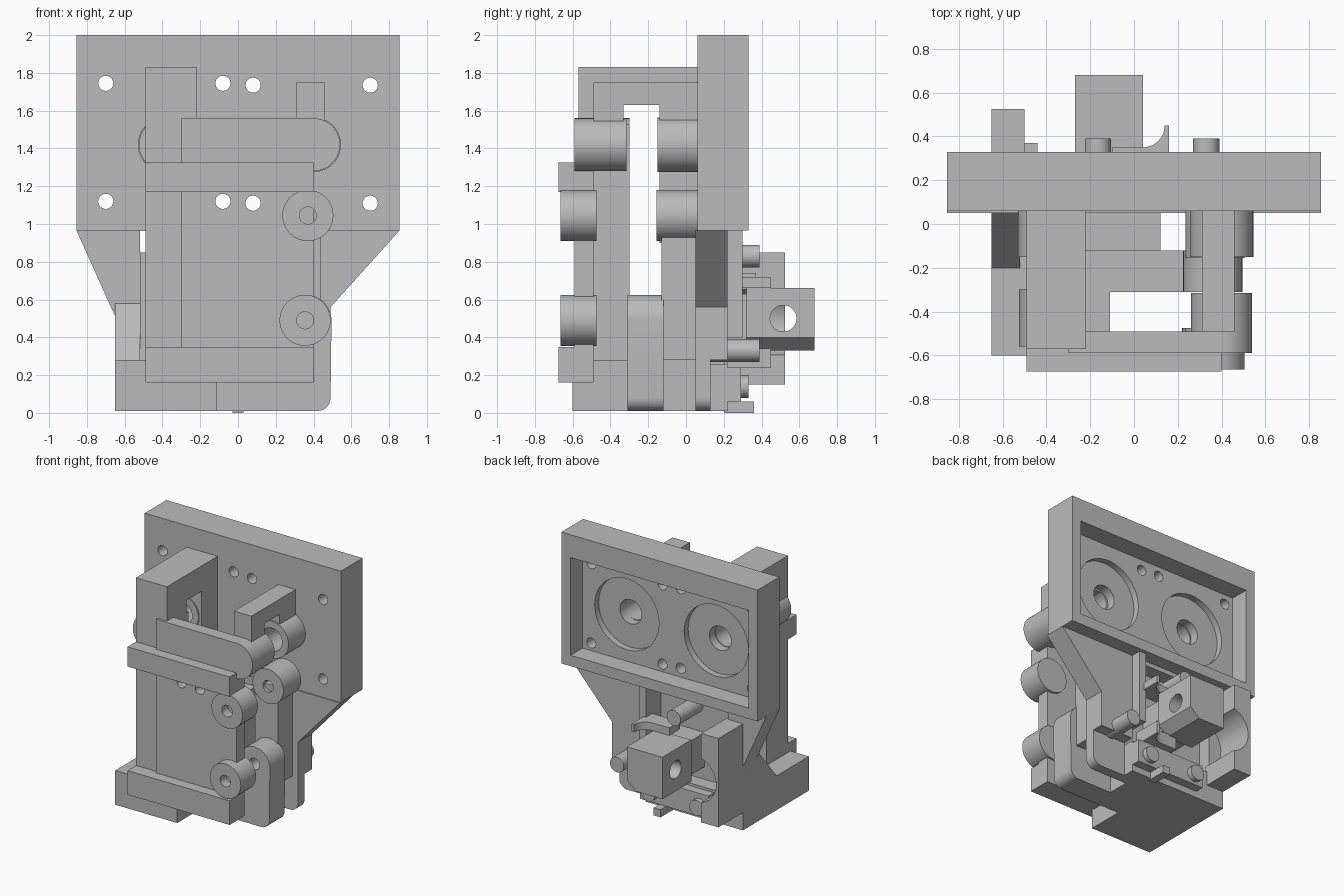
import bpy, bmesh, math
from mathutils import Matrix

if "Cube" in bpy.data.objects:
    bpy.data.objects.remove(bpy.data.objects["Cube"], do_unlink=True)

grey = bpy.data.materials.new("plain grey")
grey.use_nodes = True
COLOR = (0.5, 0.5, 0.5, 1)
grey.diffuse_color = COLOR
grey.node_tree.nodes["Principled BSDF"].inputs["Base Color"].default_value = COLOR


def finish(name, bm):
    bmesh.ops.recalc_face_normals(bm, faces=bm.faces)
    me = bpy.data.meshes.new(name)
    bm.to_mesh(me)
    bm.free()
    me.materials.append(grey)
    ob = bpy.data.objects.new(name, me)
    bpy.context.collection.objects.link(ob)
    return ob


def prism(name, pts, lo, hi, axis="y"):
    """Extrude a profile: (x, z) along y, (y, z) along x, or (x, y) along z."""
    place = {"y": lambda a, b, t: (a, t, b), "x": lambda a, b, t: (t, a, b),
             "z": lambda a, b, t: (a, b, t)}[axis]
    bm = bmesh.new()
    near = [bm.verts.new(place(a, b, lo)) for a, b in pts]
    far = [bm.verts.new(place(a, b, hi)) for a, b in pts]
    bm.faces.new(near)
    bm.faces.new(far[::-1])
    n = len(pts)
    for i in range(n):
        bm.faces.new((near[i], far[i], far[(i + 1) % n], near[(i + 1) % n]))
    return finish(name, bm)


def box(name, x0, x1, y0, y1, z0, z1):
    return prism(name, [(x0, z0), (x1, z0), (x1, z1), (x0, z1)], y0, y1)


def arc(cx, cz, r, a0, a1, n=12):
    return [(cx + r * math.cos(math.radians(a0 + (a1 - a0) * i / n)),
             cz + r * math.sin(math.radians(a0 + (a1 - a0) * i / n))) for i in range(n + 1)]


def rod(name, c, r, lo, hi, axis="y"):
    return prism(name, arc(*c, r, 0, 360, 48)[:-1], lo, hi, axis)


def cut(ob, *cutters):
    for c in cutters:
        c.hide_render = True
        m = ob.modifiers.new("cut", "BOOLEAN")
        m.operation, m.solver, m.object = "DIFFERENCE", "EXACT", c
    deps = bpy.context.evaluated_depsgraph_get()
    deps.update()
    me = bpy.data.meshes.new_from_object(ob.evaluated_get(deps))
    ob.modifiers.clear()
    ob.data = me
    for c in cutters:
        bpy.data.objects.remove(c, do_unlink=True)
    return ob


BORE_X = (-0.39, 0.39)
BORE_Z = 1.42


def screw_holes():
    return [rod("hole", (x, z - (0.01 if x > 0 else 0)), 0.04, -1, 1)
            for x in (-0.7, -0.08, 0.08, 0.7) for z in (1.745, 1.12)]


def bores(r, lo, hi):
    return [rod("bore", (x, BORE_Z), r, lo, hi) for x in BORE_X]


# Upper back plate with rear recess, counterbores and screw holes
plate = box("back_plate", -0.855, 0.855, 0.06, 0.33, 0.965, 2)
cut(plate, box("recess", -0.775, 0.775, 0.18, 0.5, 1.05, 1.82),
    *bores(0.28, 0.13, 0.4), *bores(0.095, -0.1, 0.4), *screw_holes())

# Tapered lower plate with a pocket and a through slot
lower = prism("lower_plate", [(-0.855, 0.965), (-0.65, 0.51), (-0.65, 0.01)]
              + arc(0.42, 0.08, 0.07, -90, 0) + [(0.49, 0.56), (0.855, 0.965)], 0.05, 0.22)
cut(lower, box("pocket", -0.52, 0.2, 0.11, 0.3, 0.26, 0.93),
    box("slot", -0.52, -0.4, 0, 0.3, 0.85, 0.962),
    box("corner_step", 0.2, 0.6, 0.13, 0.3, -0.1, 0.28))

# Base block, side gusset and foot
box("base_block", -0.65, -0.11, -0.6, 0.06, 0.01, 0.28)
box("base_bridge", -0.11, 0.12, -0.13, 0.06, 0.01, 0.28)
prism("side_gusset", [(-0.2, 0.28), (0.06, 0.28), (0.06, 0.59)], -0.65, -0.52, "x")
foot = prism("foot", [(-0.11, 0.01)] + arc(0.42, 0.08, 0.07, -90, 0)
             + arc(0.36, 0.49, 0.135, 0, 180, 24) + [(0.225, 0.28), (-0.11, 0.28)], -0.31, -0.12)
cut(foot, rod("foot_hole", (0.36, 0.49), 0.045, -0.5, 0))

# Left arch: front and rear columns joined by a bridge
arch = prism("left_arch", [(-0.57, 0.16), (-0.3, 0.16), (-0.3, 1.53), (-0.33, 1.53), (-0.33, 1.63),
                           (-0.14, 1.63), (-0.14, 0.9), (-0.13, 0.9), (-0.13, 0.16), (0.06, 0.16),
                           (0.06, 1.83), (-0.57, 1.83)], -0.49, -0.22, "x")
cut(arch, rod("arch_bore", (BORE_X[0], BORE_Z), 0.09, -0.2, 0.1))
prism("right_arch", [(-0.49, 1.53), (-0.33, 1.53), (-0.33, 1.63), (-0.14, 1.63), (-0.14, 1.5),
                     (0.06, 1.5), (0.06, 1.75), (-0.49, 1.75)], 0.31, 0.46, "x")
box("left_rib", -0.52, -0.49, -0.12, -0.06, 0.28, 0.85)

# Rear body and right strut
box("rear_body", -0.22, 0.12, -0.12, 0.06, 0.28, 0.9)
box("right_strut", 0.24, 0.44, -0.13, 0.06, 0.28, 1.05)

# Front cover with rounded arm and two clamp bars
cover = prism("front_cover", [(-0.3, 0.16), (0.4, 0.16), (0.4, 1.28)]
              + arc(0.4, BORE_Z, 0.14, -90, 90, 24) + [(-0.3, 1.56)], -0.59, -0.49)
cut(cover, *screw_holes())
for name, z0, z1 in (("upper_clamp_bar", 1.17, 1.325), ("lower_clamp_bar", 0.16, 0.35)):
    box(name, -0.49, 0.4, -0.675, -0.5, z0, z1)

# Bosses and rollers
rod("front_arm_boss", (0.4, BORE_Z), 0.14, -0.59, -0.315)
rod("front_left_boss", (-0.385, BORE_Z), 0.14, -0.56, -0.3)
for name, x in (("left", -0.385), ("right", 0.4)):
    cut(rod(name + "_rear_boss", (x, BORE_Z), 0.145, -0.15, 0.06),
        rod("boss_hole", (x, BORE_Z), 0.09, -0.3, 0.2))
for name, c, y0, y1 in (("upper_roller", (0.37, 1.045), -0.665, -0.475),
                        ("lower_roller", (0.355, 0.49), -0.665, -0.475),
                        ("rear_roller", (0.37, 1.045), -0.155, 0.06)):
    cut(rod(name, c, 0.135, y0, y1), rod("roller_hole", c, 0.045, y0 - 0.1, y1 - 0.03))

# Rear cube with cross hole and bevelled underside
cube = prism("rear_cube", [(-0.27, 0.33), (-0.04, 0.33), (0.04, 0.4), (0.04, 0.66),
                           (-0.27, 0.66)], 0.32, 0.68)
cut(cube, rod("cross_hole", (0.515, 0.5), 0.07, -1, 1, "x"))
box("cube_mount", -0.24, 0.01, 0.1, 0.33, 0.36, 0.63)

# Rear side block with a round bite
side = box("rear_side_block", -0.65, -0.5, 0.2, 0.525, 0.15, 0.85)
cut(side, rod("round_bite", (-0.45, 0.48), 0.18, 0, 1))
box("side_block_lip", -0.5, -0.44, 0.1, 0.37, 0.67, 0.74)

# Curved fins beside the cube
for name, z0, z1 in (("lower_fin", 0.24, 0.34), ("upper_fin", 0.66, 0.72)):
    prism(name, [(0.16, 0.22), (0.16, 0.45)] + arc(0.04, 0.45, 0.1, 0, -90, 10)
          + [(-0.1, 0.35), (-0.1, 0.22)], z0, z1, "z")

# Rear pins and small latch parts
rod("upper_pin", (-0.165, 0.83), 0.06, 0.1, 0.39)
rod("lower_pin", (0.33, 0.33), 0.06, 0.1, 0.39)
box("rear_rib", 0.14, 0.2, 0.1, 0.3, 0.4, 0.965)
box("latch_plate", -0.4, 0.2, 0.2, 0.29, 0.06, 0.24)
for x in (-0.32, 0.1):
    rod("latch_pin", (x, 0.14), 0.06, 0.2, 0.33)
box("latch_tab", -0.03, 0.03, 0.2, 0.36, 0.0, 0.06)

# Smooth the round surfaces, keep edges sharp
meshes = [o for o in bpy.context.collection.objects if o.type == "MESH"]
for o in meshes:
    o.select_set(True)
bpy.context.view_layer.objects.active = meshes[0]
bpy.ops.object.shade_smooth_by_angle(angle=math.radians(30))
